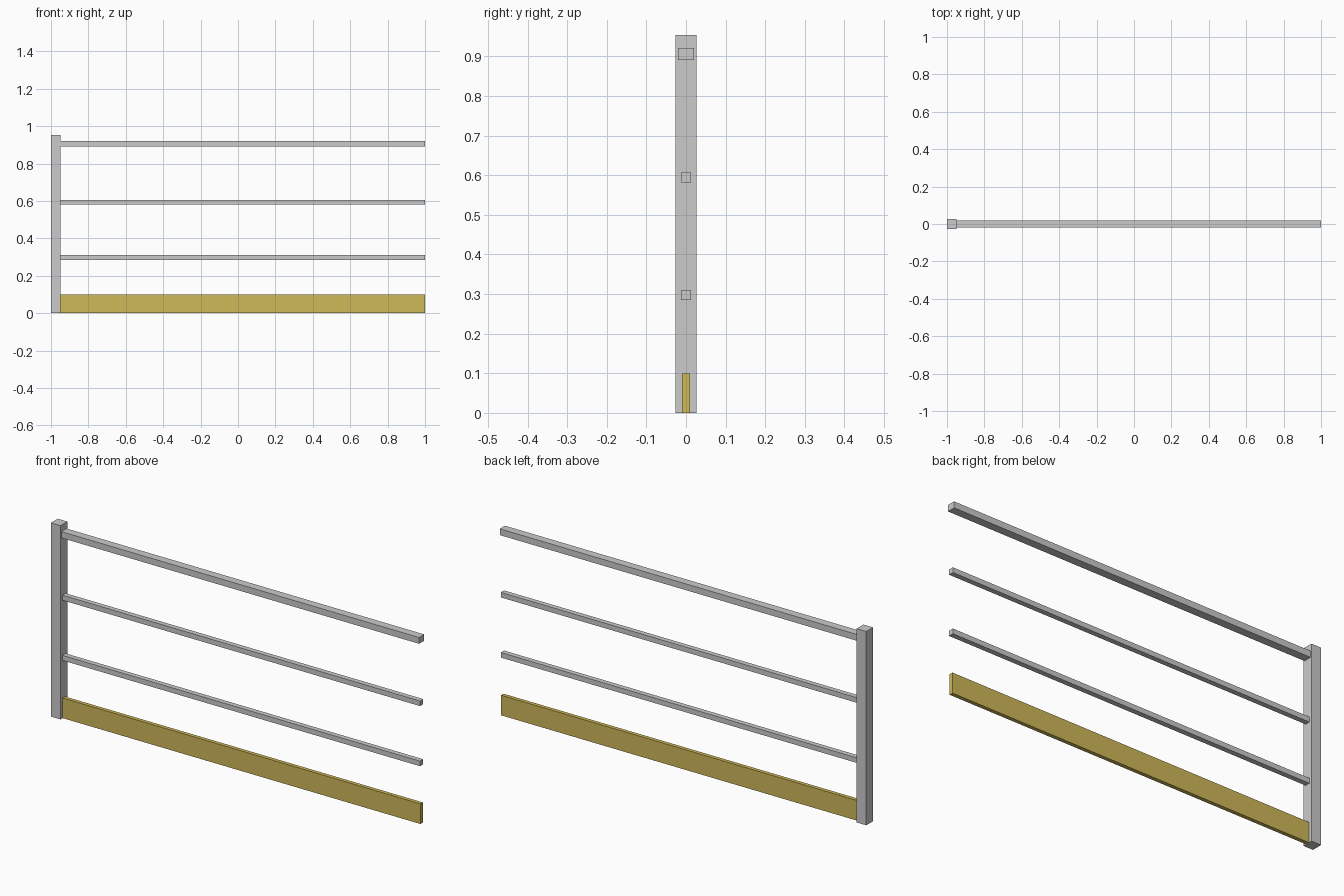
import bpy

if "Cube" in bpy.data.objects:
    bpy.data.objects.remove(bpy.data.objects["Cube"])

POST_FACE = -0.948  # side of the post that carries the rails


def box(name, x, y_half, z):
    """Axis-aligned box from x and z ranges, centred on y = 0."""
    bpy.ops.mesh.primitive_cube_add(size=1, location=(sum(x) / 2, 0, sum(z) / 2))
    ob = bpy.context.object
    ob.name = name
    ob.scale = (x[1] - x[0], 2 * y_half, z[1] - z[0])
    bpy.ops.object.transform_apply(location=False, rotation=False, scale=True)
    return ob


# Upright post
box("post", (-1, POST_FACE), 0.0265, (0, 0.954))

# Handrail and two thinner intermediate rails
box("top_rail", (POST_FACE, 1), 0.02, (0.891, 0.922))
for name, z in (("lower_rail", 0.298), ("middle_rail", 0.594)):
    box(name, (POST_FACE, 1), 0.0125, (z - 0.0125, z + 0.0125))

# Yellow toe board
board = box("toe_board", (POST_FACE, 1), 0.0095, (0, 0.099))
yellow = bpy.data.materials.new("yellow")
yellow.diffuse_color = (0.62, 0.48, 0.1, 1)
yellow.use_nodes = True
yellow.node_tree.nodes["Principled BSDF"].inputs["Base Color"].default_value = yellow.diffuse_color
board.data.materials.append(yellow)
